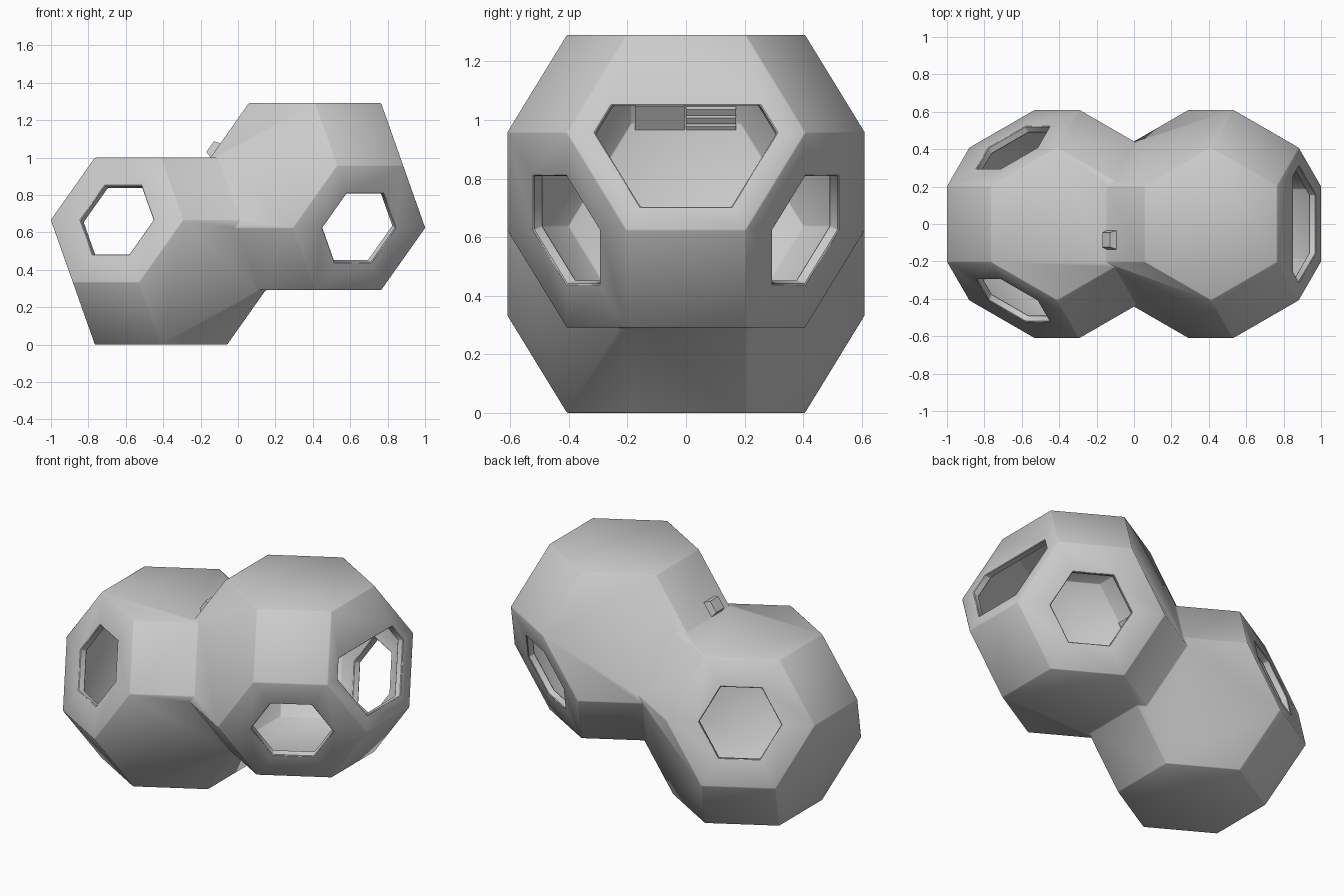
import bpy, bmesh, math
from itertools import permutations
from mathutils import Matrix, Vector

cube = bpy.data.objects.get("Cube")
if cube:
    bpy.data.objects.remove(cube, do_unlink=True)

grey = bpy.data.materials.new("plain grey")
grey.use_nodes = True
grey.diffuse_color = (0.6, 0.6, 0.6, 1)
grey.node_tree.nodes["Principled BSDF"].inputs["Base Color"].default_value = (0.6, 0.6, 0.6, 1)

SPACING = 0.873   # distance between pod centres
WALL = 0.04
JOIN = Vector((math.sqrt(8) / 3, 0, 1 / 3))   # normal of the shared hexagon
LOW = Vector((-JOIN.x * SPACING / 2, 0, 0.5))
HIGH = LOW + JOIN * SPACING


def make(name, bm):
    bmesh.ops.recalc_face_normals(bm, faces=bm.faces)
    mesh = bpy.data.meshes.new(name)
    bm.to_mesh(mesh)
    bm.free()
    mesh.materials.append(grey)
    obj = bpy.data.objects.new(name, mesh)
    bpy.context.collection.objects.link(obj)
    return obj


def clip(bm, point, normal):
    """Cut away everything on the normal's side and cap the cut."""
    geom = bm.verts[:] + bm.edges[:] + bm.faces[:]
    cut = bmesh.ops.bisect_plane(bm, geom=geom, plane_co=point, plane_no=normal, clear_outer=True)
    edges = [e for e in cut["geom_cut"] if isinstance(e, bmesh.types.BMEdge)]
    bmesh.ops.contextual_create(bm, geom=edges)


def pod(name, centre, size, clip_plane=None):
    """Truncated octahedron of height `size`, resting on a hexagon."""
    up = Vector((1, 1, 1)).normalized()
    side = Vector((-2, 1, 1)).normalized()
    turn = Matrix((side, up.cross(side), up))
    corners = {p for a in (1, -1) for b in (2, -2) for p in permutations((0, a, b))}
    bm = bmesh.new()
    for c in sorted(corners):
        bm.verts.new(centre + turn @ Vector(c) * size / math.sqrt(12))
    bmesh.ops.convex_hull(bm, input=bm.verts[:])
    bmesh.ops.dissolve_limit(bm, angle_limit=0.05, verts=bm.verts[:], edges=bm.edges[:])
    if clip_plane:
        clip(bm, *clip_plane)
    return make(name, bm)


def face_frame(azimuth, rise, dist, centre):
    """Matrix at a pod face: x horizontal, y up the face, z outward."""
    a, flat = math.radians(azimuth), math.sqrt(1 - rise * rise)
    n = Vector((flat * math.cos(a), flat * math.sin(a), rise))
    u = Vector((-math.sin(a), math.cos(a), 0))
    m = Matrix((u, n.cross(u), n)).transposed().to_4x4()
    m.translation = centre + n * dist
    return m


def opening(azimuth, rise, centre, radius, top=None):
    """Hexagonal prism that cuts a window through the wall."""
    bm = bmesh.new()
    bmesh.ops.create_cone(bm, cap_ends=True, segments=6, radius1=radius, radius2=radius, depth=0.24)
    spin = Matrix.Rotation(math.pi / 2, 4, "Z") if abs(bm.verts[:][0].co.x) < 1e-4 else Matrix()
    bm.transform(face_frame(azimuth, rise, 0.5, centre) @ spin)
    if top:
        clip(bm, Vector((0, 0, top)), Vector((0, 0, 1)))
    return make("opening_cutter", bm)


def boolean(obj, other, operation):
    other.hide_render = True
    mod = obj.modifiers.new("cut", "BOOLEAN")
    mod.operation, mod.object, mod.solver = operation, other, "EXACT"
    bpy.context.view_layer.objects.active = obj
    bpy.ops.object.modifier_apply(modifier=mod.name)
    bpy.data.objects.remove(other, do_unlink=True)


# Two joined pods, hollowed out with one wall left between the rooms
shell = pod("pod_shell", LOW, 1)
boolean(shell, pod("upper_pod", HIGH, 1), "UNION")
middle = (LOW + HIGH) / 2
for centre, way in ((LOW, 1), (HIGH, -1)):
    plane = (middle - JOIN * way * WALL / 2, JOIN * way)
    boolean(shell, pod("room_cutter", centre, 1 - 2 * WALL, plane), "DIFFERENCE")

# Windows and the large doorway
for side in (1, -1):
    boolean(shell, opening(120 * side, 1 / 3, LOW, 0.225), "DIFFERENCE")
    boolean(shell, opening(60 * side, -1 / 3, HIGH, 0.225), "DIFFERENCE")
boolean(shell, opening(0, 1 / 3, HIGH, 0.31, top=1.05), "DIFFERENCE")

# Slightly softened edges
bevel = shell.modifiers.new("soft_edges", "BEVEL")
bevel.width, bevel.segments, bevel.limit_method = 0.004, 1, "ANGLE"
bpy.context.view_layer.objects.active = shell
bpy.ops.object.modifier_apply(modifier=bevel.name)
bpy.ops.object.select_all(action="DESELECT")
shell.select_set(True)
bpy.ops.object.shade_smooth_by_angle(angle=math.radians(40))

# Vent fittings on the sloping square wall of the upper pod
wall = face_frame(180, 1 / math.sqrt(3), 1 / math.sqrt(3), HIGH)


def block(name, spot, size, taper=1):
    bm = bmesh.new()
    bmesh.ops.create_cube(bm, size=1)
    for v in bm.verts:
        if v.co.z > 0:
            v.co.x *= taper
            v.co.y *= taper
    bm.transform(wall @ Matrix.Translation(spot) @ Matrix.Diagonal((*size, 1)))
    return make(name, bm)


block("vent_hood", (0.085, -0.105, 0.01), (0.11, 0.1, 0.05), 0.7)
block("vent_box", (0.09, -0.11, -0.05), (0.17, 0.12, 0.03))
for i in range(4):
    block(f"vent_slat_{i + 1}", (-0.085, -0.18 + i * 0.035, -0.05), (0.17, 0.024, 0.03))
